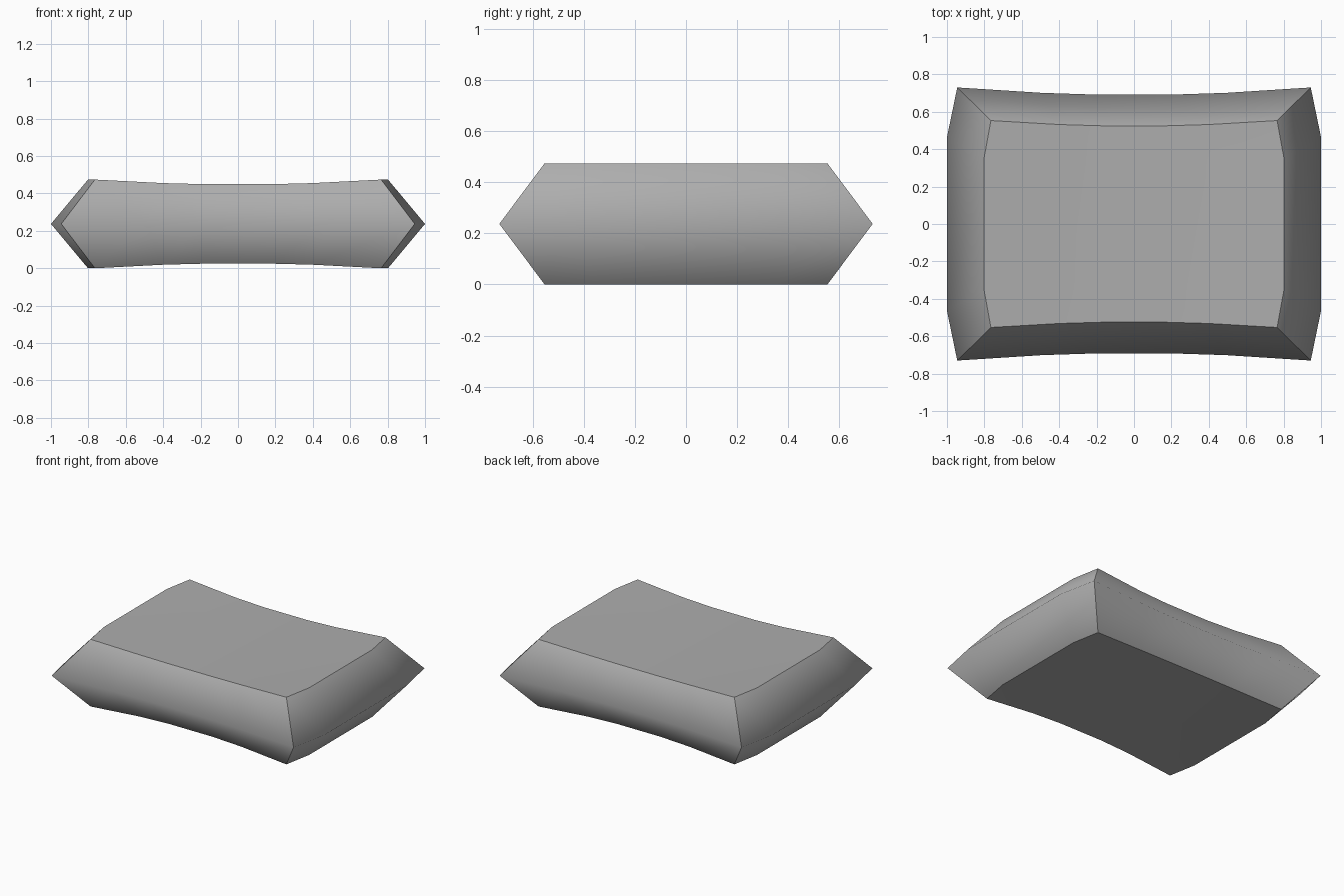
import bpy
import bmesh

cube = bpy.data.objects.get("Cube")
if cube:
    bpy.data.objects.remove(cube, do_unlink=True)

# One flat grey for the whole cushion
grey = bpy.data.materials.new("cushion grey")
grey.use_nodes = True
colour = (0.42, 0.42, 0.42, 1)
grey.diffuse_color = colour
grey.node_tree.nodes["Principled BSDF"].inputs["Base Color"].default_value = colour

COLS = [-1, -0.52, -0.22, 0.22, 0.52, 1]
ROWS = [-1, -0.635, 0.635, 1]
MID_Z = 0.237


def sag(u):
    """Waist factor: 0 at the ends, 1 in the middle of the length."""
    return 1 - (max(abs(u) - 0.22, 0) / 0.78) ** 1.5


def point(u, v, half_x, half_y, swell, waist, half_z):
    """Rounded-rectangle point with swollen ends and waisted long sides."""
    x = u * (half_x + (swell if abs(v) < 1 else 0))
    y = v * (half_y - waist * sag(u))
    z = MID_Z + half_z * (1 - 0.105 * sag(u))
    return x, y, z


bm = bmesh.new()


def panel(half_z):
    """Gently dished panel; returns its vertices by grid position."""
    grid = {(i, j): bm.verts.new(point(u, v, 0.765, 0.553, 0.037, 0.028, half_z))
            for i, u in enumerate(COLS) for j, v in enumerate(ROWS)}
    for i in range(len(COLS) - 1):
        for j in range(len(ROWS) - 1):
            bm.faces.new([grid[i, j], grid[i + 1, j],
                          grid[i + 1, j + 1], grid[i, j + 1]])
    return grid


top = panel(MID_Z)
bottom = panel(-MID_Z)

# Outline of the grid, walked once around
nx, ny = len(COLS) - 1, len(ROWS) - 1
outline = ([(i, 0) for i in range(nx)] + [(nx, j) for j in range(ny)]
           + [(i, ny) for i in range(nx, 0, -1)] + [(0, j) for j in range(ny, 0, -1)])

# Wide middle ridge, joined to both panels by sloping bands
ridge = {k: bm.verts.new(point(COLS[k[0]], ROWS[k[1]], 0.945, 0.73, 0.055, 0.038, 0))
         for k in outline}
for a, b in zip(outline, outline[1:] + outline[:1]):
    for rim in (top, bottom):
        bm.faces.new([rim[a], rim[b], ridge[b], ridge[a]])
bmesh.ops.recalc_face_normals(bm, faces=bm.faces)

# Smooth shading, kept crisp along the panel rims and corner seams
for face in bm.faces:
    face.smooth = True
for a, b in zip(outline, outline[1:] + outline[:1]):
    for rim in (top, bottom):
        bm.edges.get((rim[a], rim[b])).smooth = False
        if a[0] in (0, nx) and a[1] in (0, ny):
            bm.edges.get((rim[a], ridge[a])).smooth = False

mesh = bpy.data.meshes.new("cushion")
bm.to_mesh(mesh)
bm.free()
mesh.materials.append(grey)
cushion = bpy.data.objects.new("cushion", mesh)
bpy.context.collection.objects.link(cushion)
